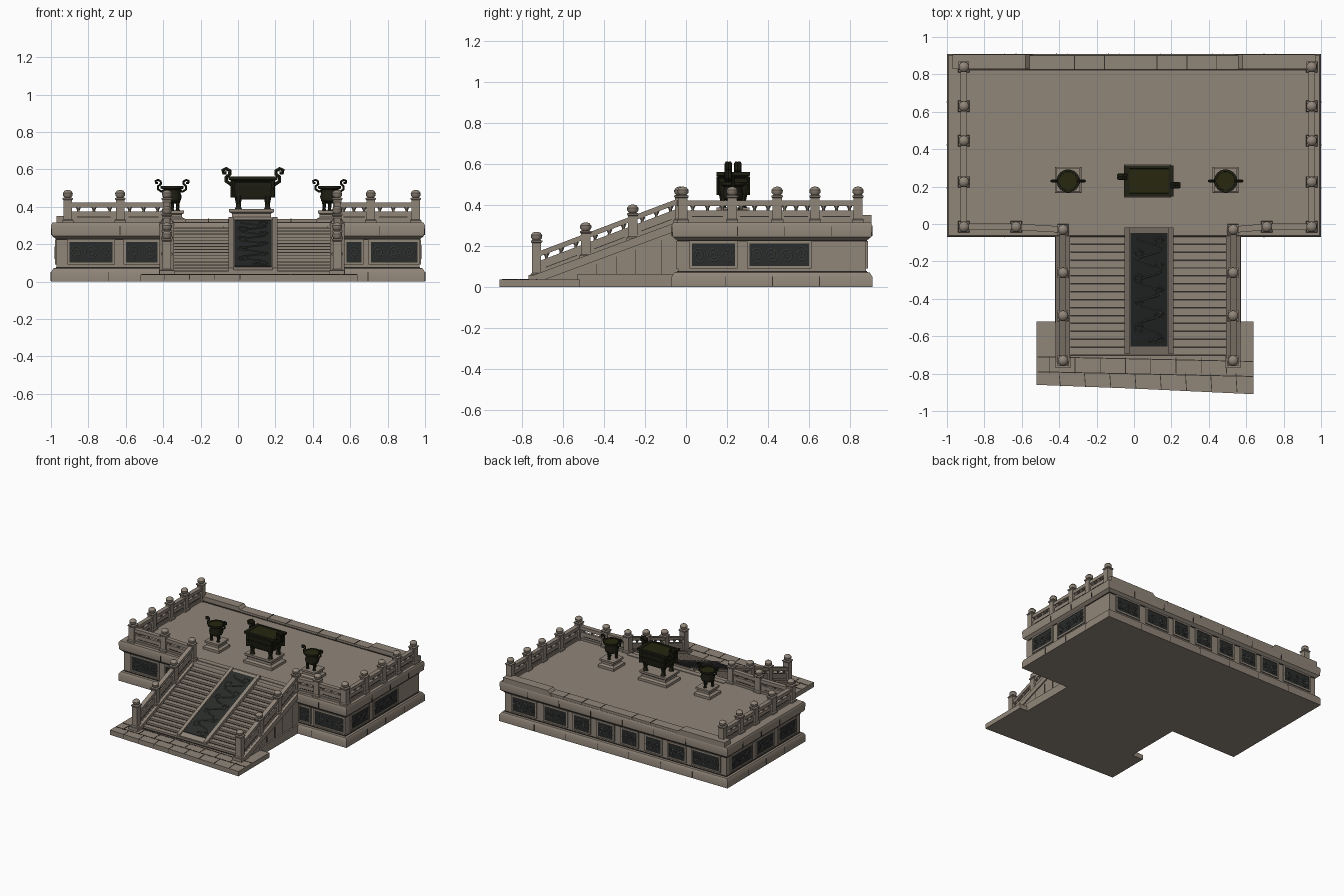
import bpy, bmesh, math
from mathutils import Vector

old = bpy.data.objects.get("Cube")
if old:
    bpy.data.objects.remove(old, do_unlink=True)


def material(name, r, g, b):
    m = bpy.data.materials.new(name)
    m.use_nodes = True
    m.diffuse_color = (r, g, b, 1)
    bsdf = m.node_tree.nodes["Principled BSDF"]
    bsdf.inputs["Base Color"].default_value = (r, g, b, 1)
    bsdf.inputs["Roughness"].default_value = 0.9
    return m


STONE = material("warm stone", 0.28, 0.235, 0.19)
SEAM = material("dark seam", 0.035, 0.03, 0.025)
SLATE = material("carved slate", 0.022, 0.025, 0.023)
RELIEF = material("slate relief", 0.055, 0.06, 0.055)
BRONZE = material("dark bronze", 0.014, 0.014, 0.007)
ASH = material("olive ash", 0.02, 0.02, 0.005)

parts = {}
made = []


def part(name, mat):
    return parts.setdefault(name, (bmesh.new(), mat))[0]


def skin(bm, loops):
    """Close a stack of equal-length point loops into a solid."""
    rows = [[bm.verts.new(p) for p in loop] for loop in loops]
    n = len(rows[0])
    for a, b in zip(rows, rows[1:]):
        for i in range(n):
            bm.faces.new((a[i], a[(i + 1) % n], b[(i + 1) % n], b[i]))
    bm.faces.new(rows[0])
    bm.faces.new(rows[-1])


def rings(bm, cx, cy, levels, n=4, z=0):
    """Stack of rectangles (n=4) or ellipses, each given as half x, half y, height."""
    s = math.sqrt(2) if n == 4 else 1
    angles = [(i + 0.5) * math.tau / n for i in range(n)]
    skin(bm, [[(cx + hx * s * math.cos(a), cy + hy * s * math.sin(a), z + h) for a in angles]
              for hx, hy, h in levels])


def slab(bm, a, b):
    rings(bm, (a[0] + b[0]) / 2, (a[1] + b[1]) / 2,
          [(abs(b[0] - a[0]) / 2, abs(b[1] - a[1]) / 2, h) for h in (a[2], b[2])])


def bar(bm, p, q, width, low, high):
    """Upright-ended bar between two base points; follows a slope."""
    p, q = Vector(p), Vector(q)
    d = q - p
    side = Vector((-d.y, d.x, 0)).normalized() * width / 2
    skin(bm, [[e + side + Vector((0, 0, low)), e - side + Vector((0, 0, low)),
               e - side + Vector((0, 0, high)), e + side + Vector((0, 0, high))] for e in (p, q)])


def prism(bm, outline, x0, x1):
    skin(bm, [[(x, y, z) for y, z in outline] for x in (x0, x1)])


def tubes(name, mat, paths, radius):
    cu = bpy.data.curves.new(name, 'CURVE')
    cu.dimensions = '3D'
    cu.bevel_depth, cu.bevel_resolution, cu.use_fill_caps = radius, 1, True
    for path in paths:
        sp = cu.splines.new('POLY')
        sp.points.add(len(path) - 1)
        for pt, co in zip(sp.points, path):
            pt.co = (*co, 1)
    tmp = bpy.data.objects.new(name + "_path", cu)
    bpy.context.collection.objects.link(tmp)
    dg = bpy.context.evaluated_depsgraph_get()
    me = bpy.data.meshes.new_from_object(tmp.evaluated_get(dg))
    bpy.data.objects.remove(tmp, do_unlink=True)
    add(name, me, mat)


def add(name, me, mat):
    me.materials.clear()
    me.materials.append(mat)
    ob = bpy.data.objects.new(name, me)
    bpy.context.collection.objects.link(ob)
    made.append(ob)


# Terrace body with plinth and cornice
FLOOR, MID = 0.315, 0.42
rings(part("terrace", STONE), 0, MID, [(1 - o, 0.49 - o, z) for o, z in (
    (0, 0), (0, 0.05), (0.012, 0.07), (0.03, 0.075), (0.03, 0.225),
    (0.005, 0.245), (0, 0.3), (0.008, FLOOR))])

# Back curb: low middle run and raised ends with sloped inner tips
bm = part("back_curb", STONE)
slab(bm, (-0.56, 0.825, FLOOR - 0.01), (0.56, 0.9, 0.335))
for s in (-1, 1):
    skin(bm, [[(s * x, y, z) for x, z in ((0.97, 0.3), (0.97, 0.352), (0.58, 0.352), (0.53, 0.3))]
              for y in (0.83, 0.905)])
for x in (-0.32, -0.16, 0.12, 0.28, 0.44):
    slab(part("curb_seams", SEAM), (x, 0.823, FLOOR), (x + 0.005, 0.901, 0.337))
slab(part("curb_seams", SEAM), (-0.9, 0.821, FLOOR), (0.92, 0.828, FLOOR + 0.004))

# Carved wall panels; each wall has an origin, a run direction and an outward direction
WALLS = {
    "front": ((0, -0.04), (1, 0), (0, -1), ((-0.9, -0.67), (-0.6, -0.43), (0.58, 0.66), (0.71, 0.96))),
    "back": ((0, 0.88), (1, 0), (0, 1), ((0.7, 0.9), (0.43, 0.62), (0.23, 0.36), (0.02, 0.15),
             (-0.19, -0.06), (-0.4, -0.27), (-0.61, -0.47), (-0.91, -0.68))),
    "east": ((0.97, 0), (0, 1), (1, 0), ((0.03, 0.24), (0.31, 0.6))),
    "west": ((-0.97, 0), (0, 1), (-1, 0), ((0.02, 0.23), (0.3, 0.5), (0.57, 0.82))),
}
scrolls = []
for wall, (o, run, out, spans) in WALLS.items():
    def at(u, d, z):
        return (o[0] + u * run[0] + d * out[0], o[1] + u * run[1] + d * out[1], z)
    LOW, HIGH, T = 0.103, 0.212, 0.012
    for u, v in spans:
        slab(part("carved_panels", SLATE), at(u, -0.01, LOW), at(v, 0.005, HIGH))
        frame = part("panel_frames", STONE)
        for a, b, c, d in ((u - T, v + T, LOW - T, LOW), (u - T, v + T, HIGH, HIGH + T),
                           (u - T, u, LOW, HIGH), (v, v + T, LOW, HIGH)):
            slab(frame, at(a, -0.01, c), at(b, 0.009, d))
        count = max(1, round((v - u) / 0.08))
        for k in range(count):
            c = u + (k + 0.5) * (v - u) / count
            scrolls.append([at(c + (0.008 + 0.0013 * t) * math.cos(t * 0.6 + k),
                               0.005, 0.158 + (0.008 + 0.0016 * t) * math.sin(t * 0.6 + k))
                            for t in range(20)])
    # Masonry joints in plinth and cornice
    lo, hi = (-0.97, 0.97) if run[0] else (-0.04, 0.88)
    for k in range(1, 7 if run[0] else 4):
        u = lo + (hi - lo) * k / (7 if run[0] else 4)
        slab(part("wall_seams", SEAM), at(u, 0, 0.004), at(u + 0.004, 0.0315, 0.052))
        slab(part("wall_seams", SEAM), at(u + 0.06, 0, 0.25), at(u + 0.064, 0.0305, 0.296))
    slab(part("wall_seams", SEAM), at(lo, 0, 0.222), at(hi, 0.004, 0.227))
    slab(part("wall_seams", SEAM), at(lo, 0, 0.074), at(hi, 0.004, 0.079))

# Stairs: a stepped profile with a dark joint at each riser foot
STEPS, FOOT, HEAD, BASE = 17, -0.7, 0.02, 0.04
run_, rise = (HEAD - FOOT) / STEPS, (FLOOR + 0.005 - BASE) / STEPS
outline = [(HEAD, 0), (FOOT, 0)]
for i in range(STEPS):
    y, z = FOOT + i * run_, BASE + i * rise
    outline += [(y, z), (y, z + rise)]
    slab(part("step_joints", SEAM), (-0.34, y - 0.005, z - 0.004), (0.5, y + 0.001, z + 0.002))
outline.append((HEAD, FLOOR + 0.005))
prism(part("stairs", STONE), outline, -0.345, 0.505)

# Carved ramp down the middle of the stairs
CX = 0.08
low, top = Vector((CX, -0.695, 0.045)), Vector((CX, -0.02, 0.318))
slope = top - low
bar(part("ramp", STONE), low, top, 0.26, -0.04, 0.018)
for s in (-1, 1):
    edge = Vector((s * 0.117, 0, 0))
    bar(part("ramp", STONE), low + edge, top + edge, 0.026, 0, 0.028)
bar(part("ramp_carving", SLATE), low + slope * 0.06, low + slope * 0.96, 0.2, 0, 0.022)
scrolls.append([low + slope * (0.1 + 0.0082 * t) + Vector((0.065 * math.sin(t * 0.3), 0, 0.022))
                for t in range(100)])
for k in range(9):
    c = low + slope * (0.11 + k * 0.098) + Vector(((-1) ** k * 0.055, 0, 0.022))
    scrolls.append([c + slope * 0.03 * math.sin(a) + Vector((0.022 * math.cos(a), 0, 0))
                    for a in [t * 0.55 for t in range(11)]])
tubes("carved_scrolls", RELIEF, scrolls, 0.005)

# Paving in front of the stairs, with a slightly skewed front edge
paving = [(-0.52, -0.52), (-0.52, -0.86), (0.0, -0.88), (0.64, -0.91), (0.64, -0.52)]
skin(part("paving", STONE), [[(x, y, z) for x, y in paving] for z in (0, 0.038)])
for k in range(8):
    x = -0.4 + 0.135 * k
    bar(part("paving_seams", SEAM), (x, -0.8, 0), (x + 0.006, -0.868 - 0.035 * k / 8, 0), 0.004, 0.01, 0.04)
    bar(part("paving_seams", SEAM), (x - 0.05, -0.715, 0), (x - 0.05, -0.8, 0), 0.004, 0.03, 0.04)
for y in (-0.72, -0.8):
    bar(part("paving_seams", SEAM), (-0.515, y + 0.01, 0), (0.635, y - 0.015, 0), 0.005, 0.03, 0.04)


# Balustrades
def post(x, y, z, h=0.175):
    bm = part("posts", STONE)
    rings(bm, x, y, [(0.03, 0.03, 0), (0.03, 0.03, 0.012), (0.023, 0.023, 0.018), (0.023, 0.023, h - 0.055),
                     (0.028, 0.028, h - 0.05), (0.028, 0.028, h - 0.043), (0.017, 0.017, h - 0.04)], z=z)
    rings(bm, x, y, [(r, r, h - d) for r, d in
                     ((0.016, 0.042), (0.027, 0.03), (0.028, 0.016), (0.018, 0.004), (0.006, 0))], 10, z)


def rail(p, q, lift=0):
    p, q = Vector(p), Vector(q)
    bm = part("railings", STONE)
    bar(bm, p, q, 0.034, -0.005, 0.016)
    bar(bm, p, q, 0.02, 0.016, 0.06 + lift)
    bar(bm, p, q, 0.034, 0.082 + lift, 0.108 + lift)
    for f in (0.2, 0.5, 0.8):
        c = p.lerp(q, f)
        rings(bm, c.x, c.y, [(0.009, 0.009, 0.055), (0.007, 0.007, 0.066), (0.017, 0.017, 0.085)], 8, c.z + lift)
    for off in (-0.011, 0.011):
        d = (q - p).normalized()
        side = Vector((-d.y, d.x, 0)) * off
        a, b = (p.lerp(q, f) + side for f in (0.18, 0.82))
        bar(part("railing_grooves", SEAM), a, b, 0.003, 0.028, 0.032)


SIDE_Y = (0.84, 0.63, 0.445, 0.225, -0.015)
for corner, middle, stair in ((-0.91, -0.63, -0.38), (0.95, 0.71, 0.53)):
    level = [(corner, y, FLOOR) for y in SIDE_Y] + [(middle, -0.015, FLOOR), (stair, -0.03, FLOOR)]
    sloped = [(stair, y, 0.05 + (y + 0.73) * 0.379) for y in (-0.03, -0.26, -0.49, -0.73)]
    for p in level + sloped[1:-1]:
        post(*p)
    post(*sloped[-1], 0.22)
    for a, b in zip(level, level[1:]):
        rail(a, b)
    for a, b in zip(sloped, sloped[1:]):
        rail(a, b, 0.012)
    # Stair side wall, its sloped coping, foot block and joints
    prism(part("stair_sides", STONE), [(-0.72, 0), (-0.72, 0.03), (0, 0.3), (0, 0)], stair - 0.035, stair + 0.03)
    bar(part("stair_sides", STONE), (stair, -0.76, 0.045), (stair, -0.03, FLOOR), 0.078, -0.035, 0.008)
    slab(part("stair_sides", STONE), (stair - 0.04, -0.77, 0), (stair + 0.04, -0.69, 0.06))
    slab(part("stair_sides", STONE), (stair - 0.042, -0.53, 0), (stair + 0.042, -0.05, 0.065))
    for y in (-0.44, -0.34, -0.25, -0.12):
        slab(part("stair_seams", SEAM), (stair - 0.037, y, 0.065), (stair + 0.032, y + 0.004, 0.275 + y * 0.37))

# Large square cauldron on its pedestal
CY = 0.23
rings(part("pedestals", STONE), 0.072, CY, [(0.125, 0.088, 0.31), (0.125, 0.088, 0.335), (0.105, 0.072, 0.345),
      (0.105, 0.072, 0.365), (0.12, 0.08, 0.372), (0.12, 0.08, 0.388)])
bm = part("square_cauldron", BRONZE)
rings(bm, CX, CY, [(0.09, 0.06, 0.44), (0.102, 0.068, 0.455), (0.112, 0.072, 0.53), (0.1, 0.066, 0.535),
      (0.13, 0.082, 0.545), (0.13, 0.082, 0.562), (0.105, 0.066, 0.562), (0.1, 0.062, 0.54)])
rings(bm, CX, CY, [(0.112, 0.076, 0.49), (0.115, 0.078, 0.5)])
slab(part("ash_beds", ASH), (CX - 0.104, CY - 0.065, 0.54), (CX + 0.104, CY + 0.065, 0.558))
for sx in (-1, 1):
    for sy in (-1, 1):
        x, y = CX + sx * 0.078, CY + sy * 0.05
        rings(bm, x, y, [(0.022, 0.02, 0.386), (0.014, 0.013, 0.4), (0.015, 0.014, 0.42), (0.024, 0.022, 0.46)], 8)
        bar(bm, (CX + sx * 0.1, CY + sy * 0.066, 0), (CX + sx * 0.116, CY + sy * 0.078, 0), 0.01, 0.45, 0.54)


# Curled handle: out from the wall, up, and rolled at the top
def handle(x, y, z, s, size):
    curl = ((-0.3, 0), (0.2, -0.05), (0.5, 0.15), (0.5, 0.45), (0.25, 0.65), (0.25, 0.9),
            (0.5, 1.05), (0.75, 0.95), (0.7, 0.75), (0.5, 0.75))
    return [(x + s * a * size, y, z + b * size) for a, b in curl]


tubes("cauldron_handles", BRONZE, [handle(CX + s * 0.105, CY + dy, 0.525, s, 0.075)
      for s, dy in ((-1, 0.03), (1, -0.03), (-1, 0.016), (1, -0.016))], 0.011)

# Two small round tripod censers
arms = []
for x in (-0.352, 0.49):
    rings(part("pedestals", STONE), x, CY + 0.005, [(0.07, 0.07, 0.31), (0.07, 0.07, 0.335), (0.053, 0.053, 0.345),
          (0.053, 0.053, 0.36), (0.062, 0.062, 0.365), (0.062, 0.062, 0.38)])
    bm = part("round_censers", BRONZE)
    rings(bm, x, CY, [(r, r, z) for r, z in ((0.025, 0.418), (0.045, 0.43), (0.052, 0.455), (0.044, 0.48),
          (0.048, 0.492), (0.062, 0.498), (0.062, 0.512), (0.05, 0.512), (0.046, 0.5))], 20)
    rings(part("ash_beds", ASH), x, CY, [(0.05, 0.05, 0.5), (0.05, 0.05, 0.509)], 20)
    for k in range(3):
        a = math.tau * k / 3 + math.pi / 2
        rings(bm, x + 0.034 * math.cos(a), CY + 0.034 * math.sin(a),
              [(0.014, 0.014, 0.378), (0.009, 0.009, 0.39), (0.01, 0.01, 0.41), (0.017, 0.017, 0.445)], 8)
    arms += [handle(x + s * 0.047, CY, 0.485, s, 0.056) for s in (-1, 1)]
tubes("censer_handles", BRONZE, arms, 0.007)

# Turn the collected parts into objects
for name, (bm, mat) in parts.items():
    bmesh.ops.recalc_face_normals(bm, faces=bm.faces[:])
    me = bpy.data.meshes.new(name)
    bm.to_mesh(me)
    bm.free()
    add(name, me, mat)
for ob in bpy.context.selected_objects:
    ob.select_set(False)
for ob in made:
    ob.select_set(True)
bpy.context.view_layer.objects.active = made[0]
bpy.ops.object.shade_smooth_by_angle(angle=math.radians(40))
